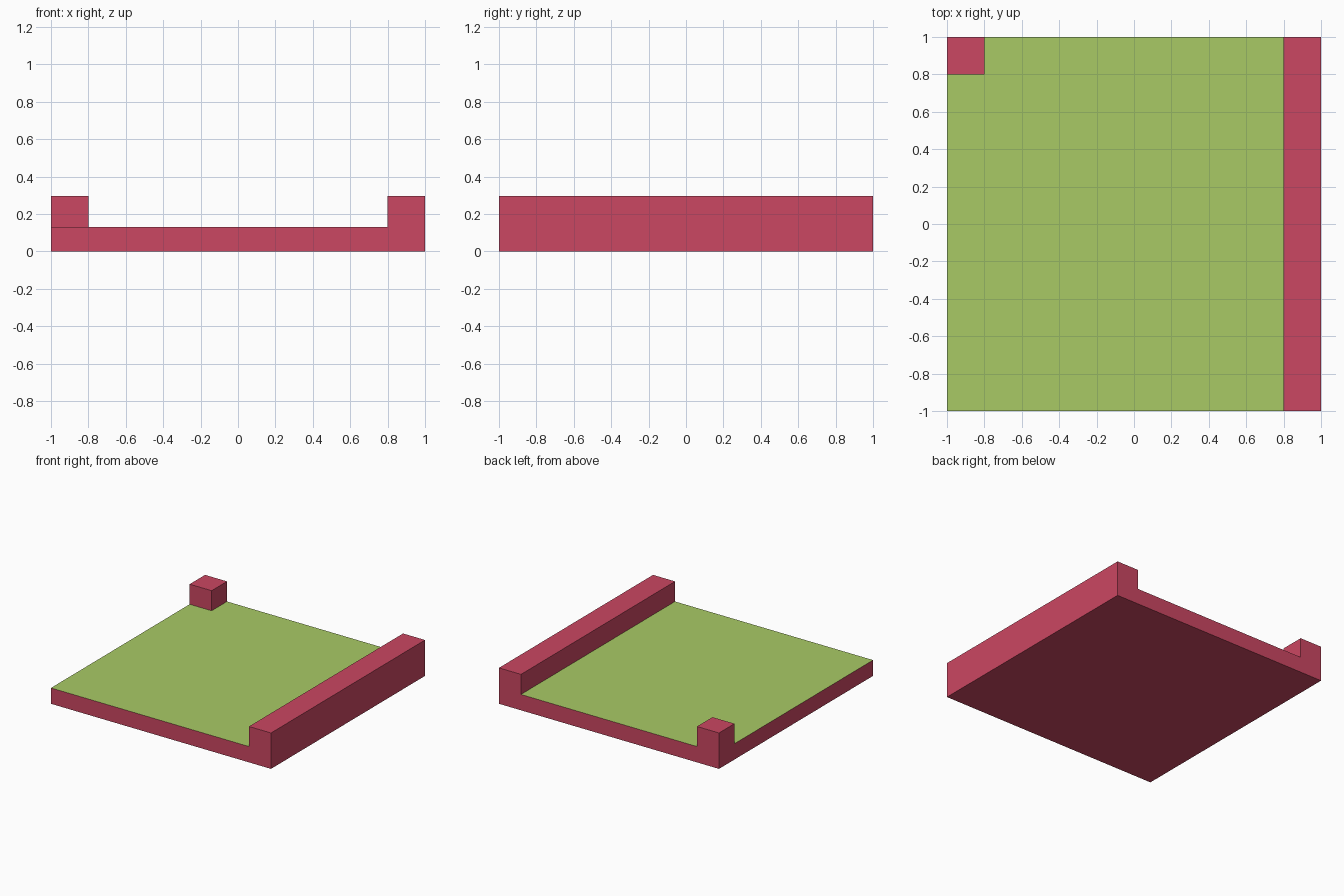
import bpy, bmesh, math

if "Cube" in bpy.data.objects:
    bpy.data.objects.remove(bpy.data.objects["Cube"])

FLOOR, TOP, EDGE = 0.13, 0.295, 0.80


def material(name, rgb):
    def lin(c):
        c /= 255
        return c / 12.92 if c <= 0.04045 else ((c + 0.055) / 1.055) ** 2.4
    m = bpy.data.materials.new(name)
    m.diffuse_color = (*[lin(c) for c in rgb], 1)
    m.use_nodes = True
    m.node_tree.nodes["Principled BSDF"].inputs["Base Color"].default_value = m.diffuse_color
    return m


bm = bmesh.new()

# Base slab
bmesh.ops.create_cube(bm, size=2)
for v in bm.verts:
    v.co.z = FLOOR if v.co.z > 0 else 0

# Cut lines for the side wall and the corner post
for co, no in (((EDGE, 0, 0), (1, 0, 0)), ((-EDGE, 0, 0), (1, 0, 0)), ((0, EDGE, 0), (0, 1, 0))):
    bmesh.ops.bisect_plane(bm, geom=bm.verts[:] + bm.edges[:] + bm.faces[:],
                           plane_co=co, plane_no=no)
bm.normal_update()


def is_raised(f):
    c = f.calc_center_median()
    return f.normal.z > 0.9 and (c.x > EDGE or (c.x < -EDGE and c.y > EDGE))


# Raise the full-length side wall and the back left corner post
raised = [f for f in bm.faces if is_raised(f)]
new = bmesh.ops.extrude_face_region(bm, geom=raised)["geom"]
for v in new:
    if isinstance(v, bmesh.types.BMVert):
        v.co.z = TOP
leftover = [f for f in raised if f.is_valid]
if leftover:
    bmesh.ops.delete(bm, geom=leftover, context='FACES')
bmesh.ops.recalc_face_normals(bm, faces=bm.faces[:])
bm.normal_update()

# Green floor, red everywhere else
for f in bm.faces:
    f.material_index = int(f.normal.z > 0.9 and f.calc_center_median().z < (FLOOR + TOP) / 2)

# Merge flat neighbouring faces
bmesh.ops.dissolve_limit(bm, angle_limit=math.radians(1), verts=bm.verts[:],
                         edges=bm.edges[:], delimit={'MATERIAL'})

mesh = bpy.data.meshes.new("floor_tile")
bm.to_mesh(mesh)
bm.free()
mesh.materials.append(material("red border", (203, 71, 98)))
mesh.materials.append(material("green floor", (169, 202, 101)))
tile = bpy.data.objects.new("floor_tile_with_wall_and_post", mesh)
bpy.context.collection.objects.link(tile)
